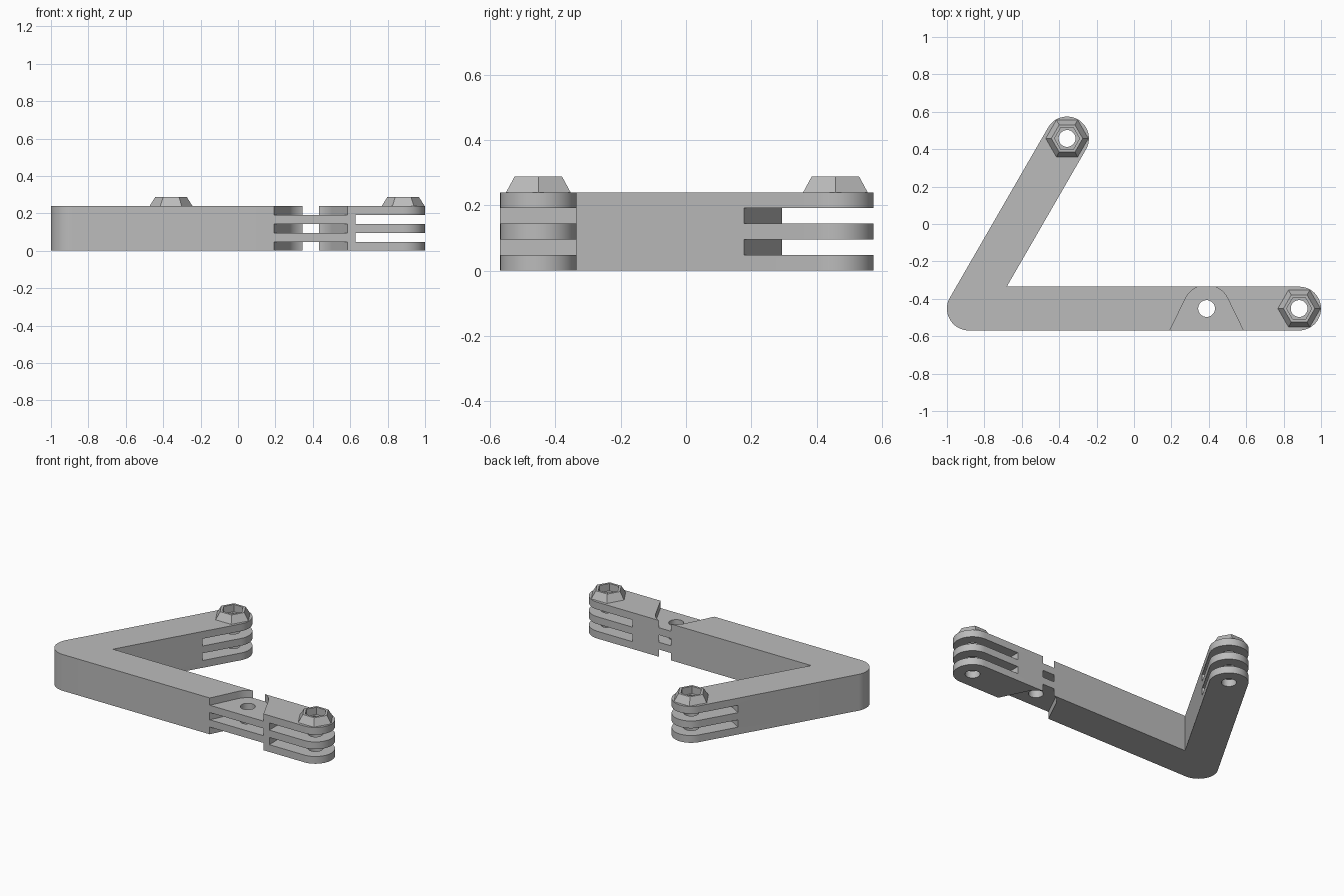
import bpy, bmesh, math
from mathutils import Matrix, Vector

cube = bpy.data.objects.get("Cube")
if cube:
    bpy.data.objects.remove(cube, do_unlink=True)

# Main dimensions
R = 0.117            # half width of each arm
H = 0.24             # arm height
L = H / 5            # thickness of one hinge layer
HOLE = 0.045
CORNER = Vector((-0.883, -0.452))
END_A = Vector((0.883, -0.452))
ARM_B = math.radians(60)
END_B = CORNER + 1.05 * Vector((math.cos(ARM_B), math.sin(ARM_B)))
JOINT = Vector((0.388, -0.452))

grey = bpy.data.materials.new("plain grey")
grey.use_nodes = True
grey.diffuse_color = (0.5, 0.5, 0.5, 1)
grey.node_tree.nodes["Principled BSDF"].inputs["Base Color"].default_value = (0.5, 0.5, 0.5, 1)


def arc(center, radius, start, end, steps=24):
    angles = [math.radians(start + (end - start) * i / steps) for i in range(steps + 1)]
    return [center + radius * Vector((math.cos(a), math.sin(a))) for a in angles]


def add_object(name, bm):
    bmesh.ops.recalc_face_normals(bm, faces=bm.faces)
    mesh = bpy.data.meshes.new(name)
    bm.to_mesh(mesh)
    bm.free()
    mesh.materials.append(grey)
    obj = bpy.data.objects.new(name, mesh)
    bpy.context.collection.objects.link(obj)
    return obj


def prism(name, outline, z0, z1):
    bm = bmesh.new()
    face = bm.faces.new([bm.verts.new((p.x, p.y, z0)) for p in outline])
    top = bmesh.ops.extrude_face_region(bm, geom=[face])["geom"]
    bmesh.ops.translate(bm, vec=(0, 0, z1 - z0),
                        verts=[v for v in top if isinstance(v, bmesh.types.BMVert)])
    return add_object(name, bm)


def cut(body, cutter):
    mod = body.modifiers.new("cut", 'BOOLEAN')
    mod.operation = 'DIFFERENCE'
    mod.solver = 'EXACT'
    mod.object = cutter
    cutter.hide_render = True
    bpy.context.view_layer.objects.active = body
    bpy.ops.object.modifier_apply(modifier=mod.name)
    bpy.data.objects.remove(cutter, do_unlink=True)


# Angled bracket with rounded ends and a sharp inner corner
inner = CORNER + Vector((R / math.tan(ARM_B / 2), R))
outline = arc(END_A, R, -90, 90) + [inner] + arc(END_B, R, -30, 150) + arc(CORNER, R, 150, 270)
bracket = prism("bracket", outline, 0, H)

# Two slots at each end leave three prongs
for end, angle in ((END_A, 0), (END_B, ARM_B)):
    turn = Matrix.Rotation(angle, 2)
    box = [end + turn @ Vector(p) for p in ((-0.256, -0.2), (0.2, -0.2), (0.2, 0.2), (-0.256, 0.2))]
    for layer in (1, 3):
        cut(bracket, prism("slot_cutter", box, layer * L, (layer + 1) * L))

# Flared joint recess, leaving two tongues
flare = math.radians(64)
dome = arc(JOINT, 0.125, 26, 154)
reach = 0.35 * Vector((math.cos(flare), math.sin(flare)))
recess = dome + [dome[-1] - reach, dome[0] + Vector((reach.x, -reach.y))]
for z0, z1 in ((-0.1, L), (2 * L, 3 * L), (4 * L, H + 0.1)):
    cut(bracket, prism("recess_cutter", recess, z0, z1))

# Bolt holes
for center in (END_A, END_B, JOINT):
    cut(bracket, prism("hole_cutter", arc(center, HOLE, 0, 348.75, 31), -0.1, H + 0.1))

bpy.ops.object.select_all(action='DESELECT')
bracket.select_set(True)
bpy.context.view_layer.objects.active = bracket
bpy.ops.object.shade_smooth_by_angle(angle=math.radians(30))


# Tapered hexagonal nut holders, open in the middle
def nut_holder(name, center):
    bm = bmesh.new()
    profile = ((0.114, H), (0.084, H + L), (0.067, H + L), (0.067, H))
    rings = [[bm.verts.new((p.x, p.y, z)) for p in arc(center, r, 0, 300, 5)] for r, z in profile]
    for low, high in zip(rings, rings[1:]):
        for i in range(6):
            j = (i + 1) % 6
            bm.faces.new((low[i], low[j], high[j], high[i]))
    add_object(name, bm)


nut_holder("front_nut_holder", END_A)
nut_holder("back_nut_holder", END_B)
